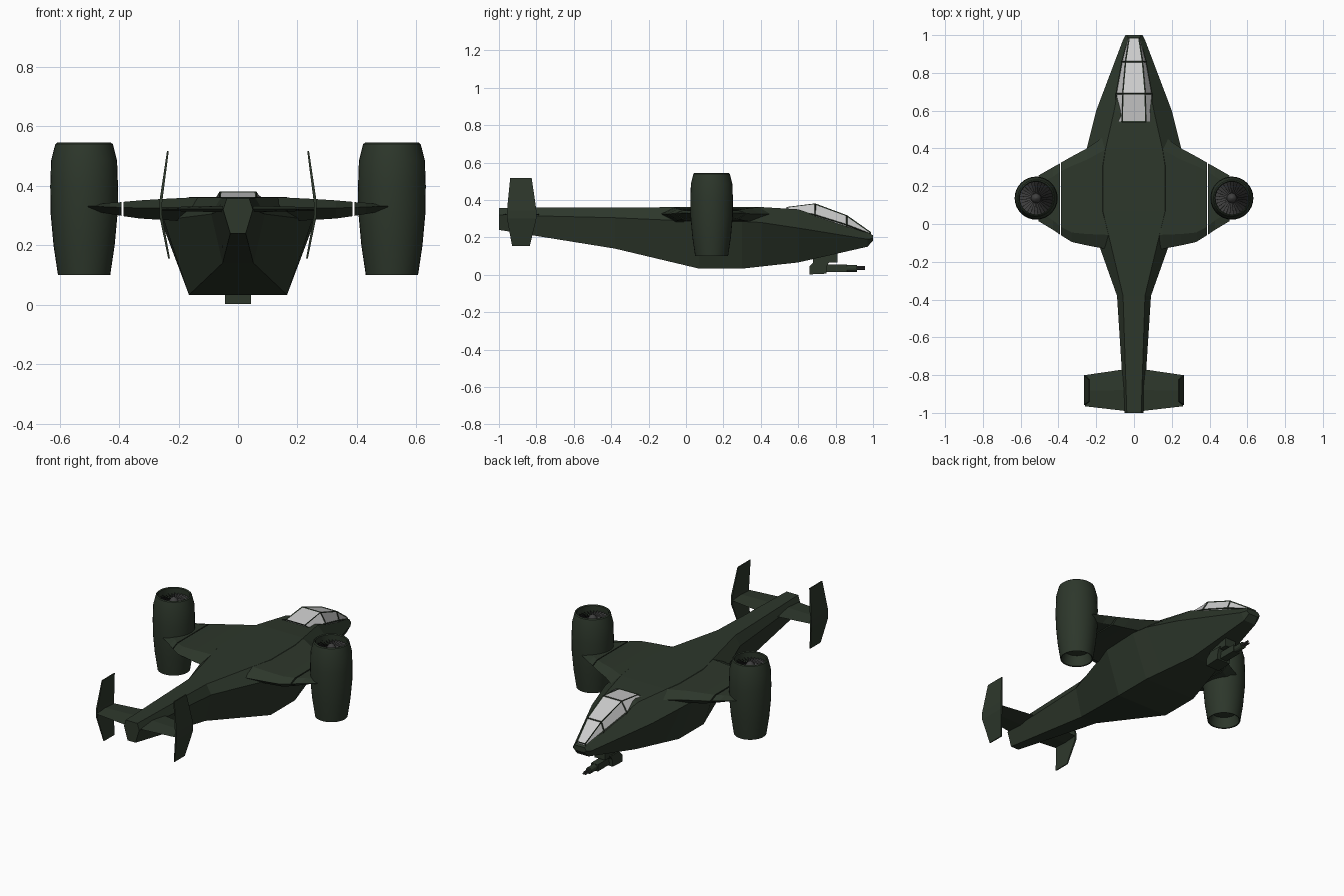
import bpy, bmesh
from math import sin, cos, pi
from mathutils import Vector, Matrix

if "Cube" in bpy.data.objects:
    bpy.data.objects.remove(bpy.data.objects["Cube"])


def material(name, r, g, b):
    m = bpy.data.materials.new(name)
    m.diffuse_color = (r, g, b, 1)
    m.use_nodes = True
    m.node_tree.nodes["Principled BSDF"].inputs["Base Color"].default_value = m.diffuse_color
    return m


GREEN = material("dark_green", 0.026, 0.038, 0.024)
GLASS = material("canopy_glass", 0.55, 0.55, 0.55)
METAL = material("dark_metal", 0.05, 0.05, 0.05)


def finish(name, bm, mat):
    bmesh.ops.recalc_face_normals(bm, faces=bm.faces)
    me = bpy.data.meshes.new(name)
    bm.to_mesh(me)
    bm.free()
    me.materials.append(mat)
    ob = bpy.data.objects.new(name, me)
    bpy.context.collection.objects.link(ob)
    return ob


def loft(name, rings, mat):
    """Skin closed rings of equal point count and cap both ends."""
    bm = bmesh.new()
    vs = [[bm.verts.new(p) for p in r] for r in rings]
    n = len(rings[0])
    for a, b in zip(vs, vs[1:]):
        for i in range(n):
            j = (i + 1) % n
            bm.faces.new((a[i], a[j], b[j], b[i]))
    bm.faces.new(vs[0])
    bm.faces.new(vs[-1])
    return finish(name, bm, mat)


def section(y, half):
    """Symmetric ring at y from right-hand (x, z) points."""
    return [(x, y, z) for x, z in half] + [(-x, y, z) for x, z in reversed(half)]


def smooth(ob):
    bpy.ops.object.select_all(action='DESELECT')
    ob.select_set(True)
    bpy.context.view_layer.objects.active = ob
    bpy.ops.object.shade_smooth_by_angle(angle=0.5)


def lathe(name, profile, centre, mat, n=32, axis='Z'):
    """Revolve (radius, height) points round an axis."""
    bm = bmesh.new()
    rings = [[bm.verts.new((r * cos(2 * pi * i / n), r * sin(2 * pi * i / n), z))
              for i in range(n)] for r, z in profile]
    for a, b in zip(rings, rings[1:]):
        for i in range(n):
            j = (i + 1) % n
            bm.faces.new((a[i], a[j], b[j], b[i]))
    bm.faces.new(rings[0])
    bm.faces.new(rings[-1])
    if axis == 'Y':
        bmesh.ops.rotate(bm, verts=bm.verts, matrix=Matrix.Rotation(-pi / 2, 3, 'X'))
    bmesh.ops.translate(bm, verts=bm.verts, vec=Vector(centre))
    ob = finish(name, bm, mat)
    smooth(ob)
    return ob


def box(name, lo, hi, mat):
    xs = [(lo[0], lo[2]), (hi[0], lo[2]), (hi[0], hi[2]), (lo[0], hi[2])]
    return loft(name, [[(x, y, z) for x, z in xs] for y in (lo[1], hi[1])], mat)


# Fuselage: bottom, widest and top corners of each station
loft("fuselage", [section(y, h) for y, h in (
    (-1.00, [(.026, .24), (.050, .32), (.038, .358)]),
    (-0.38, [(.052, .14), (.090, .305), (.058, .36)]),
    (0.07, [(.165, .033), (.250, .285), (.165, .362)]),
    (0.30, [(.165, .033), (.260, .285), (.165, .362)]),
    (0.40, [(.140, .044), (.250, .280), (.150, .362)]),
    (0.60, [(.090, .066), (.200, .250), (.105, .350)]),
    (0.97, [(.038, .150), (.060, .190), (.037, .224)]),
    (1.00, [(.030, .182), (.045, .195), (.032, .212)]))], GREEN)

# Canopy glass with frame strips along its edges
canopy = [section(y, h) for y, h in (
    (0.54, [(.100, .335), (.090, .352), (.062, .360)]),
    (0.69, [(.088, .290), (.094, .320), (.060, .378)]),
    (0.86, [(.055, .240), (.063, .266), (.045, .315)]),
    (0.985, [(.025, .205), (.031, .218), (.026, .227)]))]
loft("canopy_glass", canopy, GLASS)
frame = loft("canopy_frame", canopy, GREEN)
wire = frame.modifiers.new("strips", 'WIREFRAME')
wire.thickness = 0.008
wire.offset = 0


def wing_ring(s, x, rear, front, top, bottom, inset):
    mid = (top + bottom) / 2 + .005
    return [(s * x, y, z) for y, z in (
        (rear, mid), (rear + inset, top), (front - inset, top),
        (front, mid), (front - inset, bottom), (rear + inset, bottom))]


# Centre wing, spanning both sides
half = [(.15, -.132, .47, .361, .280, .075), (.25, -.113, .40, .356, .285, .06),
        (.33, -.095, .357, .351, .290, .05), (.386, -.06, .325, .346, .298, .045)]
loft("centre_wing", [wing_ring(-1, *h) for h in reversed(half)]
     + [wing_ring(1, *h) for h in half], GREEN)

for s, side in ((-1, "left"), (1, "right")):
    # Tapered nacelle pylon
    loft(side + "_pylon", [wing_ring(s, .392, -.056, .321, .345, .299, .045),
                           wing_ring(s, .43, -.03, .300, .343, .305, .05),
                           wing_ring(s, .505, .015, .257, .334, .318, .05)], GREEN)
    # Nacelle shell with recessed intake and exhaust
    c = (s * .518, .137, 0)
    lathe(side + "_nacelle", [(.070, .16), (.082, .102), (.088, .10), (.103, .20),
                              (.113, .31), (.114, .40), (.111, .485), (.097, .540),
                              (.091, .545), (.086, .540), (.088, .49)], c, GREEN)
    # Fan hub and blades
    lathe(side + "_fan_hub", [(.028, .488), (.026, .505), (.014, .522), (.003, .528)],
          c, METAL, 16)
    bm = bmesh.new()
    for i in range(28):
        a = 2 * pi * i / 28
        d = .11
        bm.faces.new([bm.verts.new((c[0] + r * cos(a + t), c[1] + r * sin(a + t), z))
                      for r, t, z in ((.022, -d, .495), (.087, -d, .493),
                                      (.087, d, .512), (.022, d, .508))])
    finish(side + "_fan_blades", bm, METAL)

    # Twin tail fin, kinked at the tailplane
    def fin_ring(x, z, y0, y1, w):
        return [(s * (x - w), y0, z), (s * (x + w), y0, z),
                (s * (x + w), y1, z), (s * (x - w), y1, z)]
    loft(side + "_tail_fin", [fin_ring(.232, .155, -.93, -.835, .003),
                              fin_ring(.260, .300, -.957, -.80, .005),
                              fin_ring(.260, .345, -.957, -.80, .005),
                              fin_ring(.236, .517, -.94, -.825, .003)], GREEN)

# Tailplane
loft("tailplane", [[(x, y0, .322), (x, (y0 + y1) / 2, .322 + t), (x, y1, .322),
                    (x, (y0 + y1) / 2, .322 - t)]
                   for x, y0, y1, t in ((-.26, -.965, -.80, .006), (0, -.995, -.762, .012),
                                        (.26, -.965, -.80, .006))], GREEN)

# Chin turret and gun
box("turret_mount", (-.035, .68, .065), (.035, .81, .125), GREEN)
loft("turret_body", [[(x, .66, 0.002), (x, .75, 0.006), (x, .755, .05), (x, .77, .075),
                      (x, .69, .075), (x, .66, .045)] for x in (-.043, .043)], GREEN)
box("gun_body", (-.022, .74, .014), (.022, .86, .054), GREEN)
lathe("gun_shroud", [(.019, 0), (.019, .06)], (0, .855, .034), GREEN, 12, 'Y')
for i in range(3):
    a = 2 * pi * i / 3 + pi / 2
    lathe("gun_barrel_%d" % (i + 1), [(.005, 0), (.005, .065)],
          (.007 * cos(a), .892, .034 + .007 * sin(a)), METAL, 8, 'Y')
